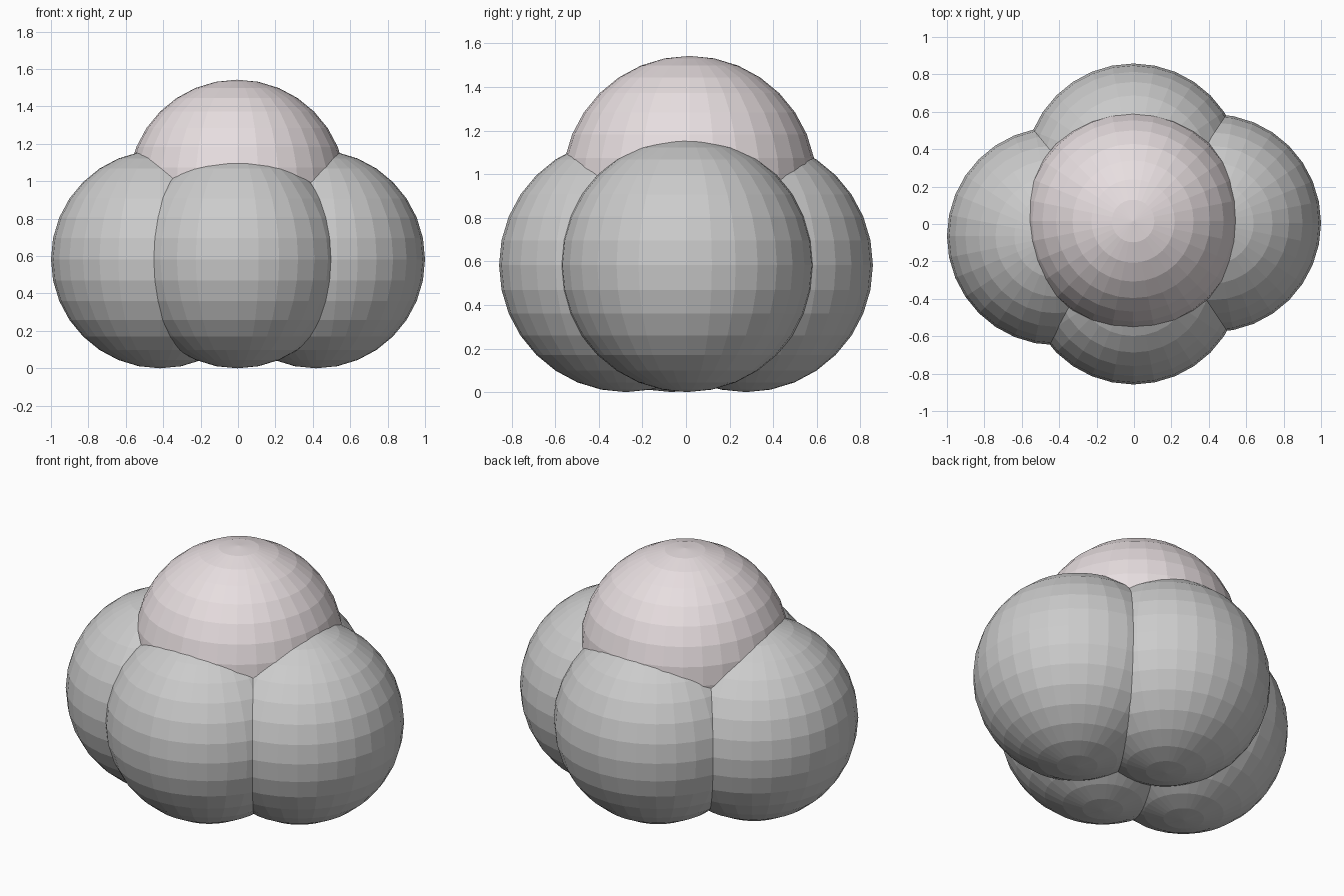
import bpy

if "Cube" in bpy.data.objects:
    bpy.data.objects.remove(bpy.data.objects["Cube"])

R = 0.583  # every ball has the same radius


def ball(name, location):
    bpy.ops.mesh.primitive_uv_sphere_add(segments=32, ring_count=16, radius=R, location=location)
    obj = bpy.context.object
    obj.name = name
    return obj


# ring of four overlapping grey balls resting on the ground
for name, x, y in [
    ("right_ball", 0.417, 0.005),
    ("left_ball", -0.417, -0.065),
    ("front_ball", -0.003, -0.275),
    ("back_ball", -0.003, 0.275),
]:
    ball(name, (x, y, R))

# pale pink ball nested on top
top = ball("top_ball", (-0.005, 0.016, 0.96))
pink = bpy.data.materials.new("pale_pink")
pink.diffuse_color = (0.8, 0.73, 0.745, 1)
pink.use_nodes = True
pink.node_tree.nodes["Principled BSDF"].inputs["Base Color"].default_value = pink.diffuse_color
top.data.materials.append(pink)
